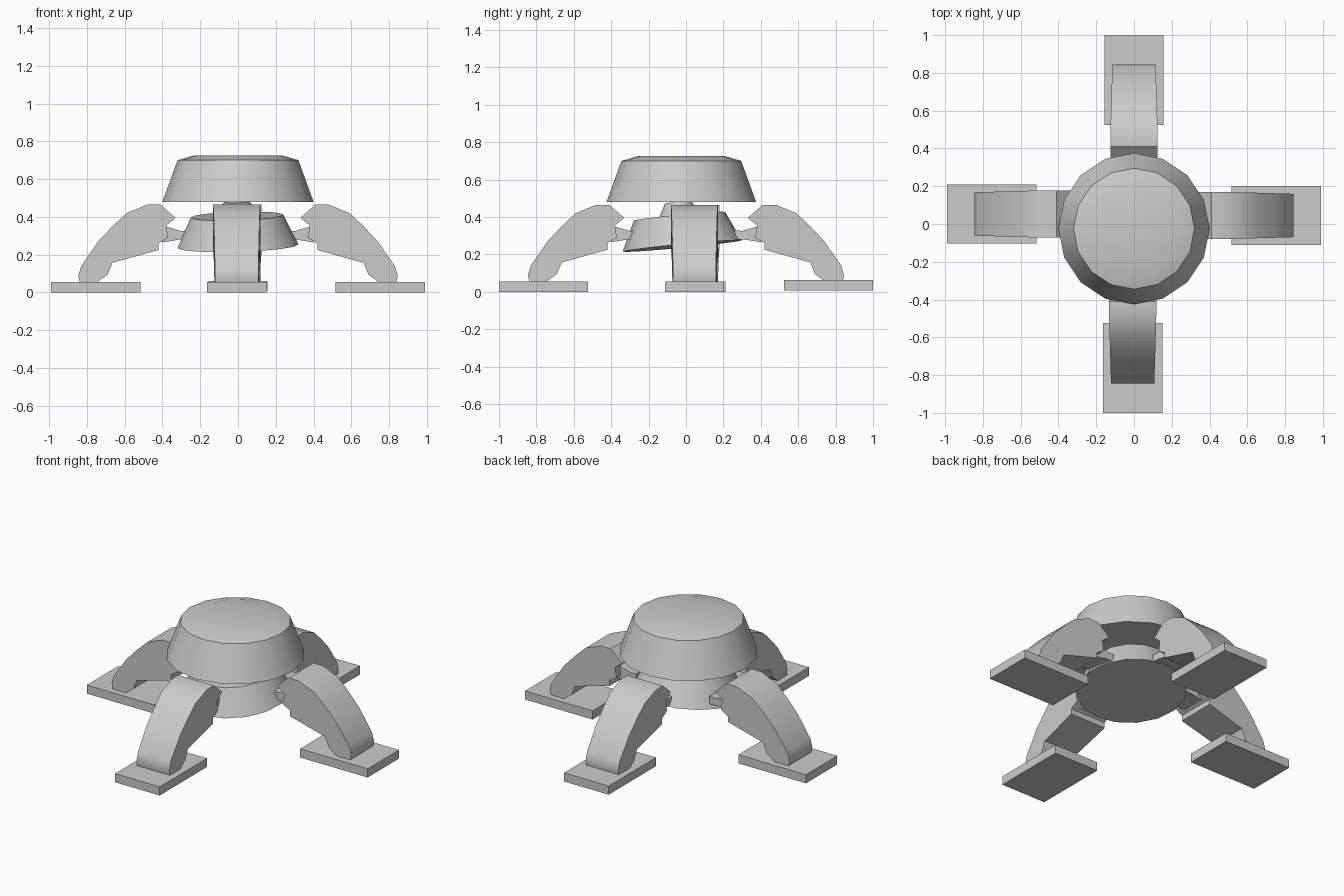
import bpy, bmesh, math
from mathutils import Matrix, Vector

cube = bpy.data.objects.get("Cube")
if cube:
    bpy.data.objects.remove(cube)

grey = bpy.data.materials.new("plain_grey")
grey.use_nodes = True
colour = (0.6, 0.6, 0.6, 1)
grey.diffuse_color = colour
grey.node_tree.nodes["Principled BSDF"].inputs["Base Color"].default_value = colour


def finish(name, bm, matrix, angle=30):
    """Turn a bmesh into a placed, shaded object."""
    bmesh.ops.transform(bm, matrix=matrix, verts=bm.verts)
    bmesh.ops.recalc_face_normals(bm, faces=bm.faces)
    mesh = bpy.data.meshes.new(name)
    bm.to_mesh(mesh)
    bm.free()
    mesh.materials.append(grey)
    obj = bpy.data.objects.new(name, mesh)
    bpy.context.collection.objects.link(obj)
    bpy.ops.object.select_all(action="DESELECT")
    obj.select_set(True)
    bpy.context.view_layer.objects.active = obj
    bpy.ops.object.shade_smooth_by_angle(angle=math.radians(angle))
    return obj


def lathe(name, rings, sides, matrix):
    """Closed solid from (radius, height) rings."""
    bm = bmesh.new()
    loops = []
    for r, z in rings:
        loops.append([bm.verts.new((r * math.cos(a), r * math.sin(a), z))
                      for a in (math.tau * i / sides for i in range(sides))])
    for low, high in zip(loops, loops[1:]):
        for i in range(sides):
            j = (i + 1) % sides
            bm.faces.new((low[i], low[j], high[j], high[i]))
    bm.faces.new(loops[0][::-1])
    bm.faces.new(loops[-1])
    return finish(name, bm, matrix)


def slab(name, outline, half_width, matrix):
    """Side outline (outward, up) given thickness; half_width(u) may taper."""
    bm = bmesh.new()
    near = [bm.verts.new((u, -half_width(u), z)) for u, z in outline]
    far = [bm.verts.new((u, half_width(u), z)) for u, z in outline]
    bm.faces.new(near)
    bm.faces.new(far[::-1])
    for i in range(len(outline)):
        j = (i + 1) % len(outline)
        bm.faces.new((near[i], far[i], far[j], near[j]))
    return finish(name, bm, matrix)


# Upper dome, floating over the legs
lathe("upper_dome", [(0.4, 0.48), (0.32, 0.7), (0.235, 0.725)], 16,
      Matrix.Translation((0, -0.025, 0)))

# Lower body and neck, tipped slightly forward
tilt = (Matrix.Translation((0, -0.02, 0.245))
        @ Matrix.Rotation(0.095, 4, "X") @ Matrix.Rotation(-0.03, 4, "Y"))
lathe("lower_body", [(0.32, 0), (0.245, 0.16)], 16, tilt)
lathe("neck", [(0.115, 0.15), (0.07, 0.235)], 12, tilt)

LEG = [(0.33, 0.395), (0.41, 0.465), (0.48, 0.465), (0.59, 0.42), (0.665, 0.35),
       (0.74, 0.27), (0.83, 0.14), (0.845, 0.09), (0.838, 0.055), (0.745, 0.055),
       (0.69, 0.095), (0.665, 0.157), (0.42, 0.225), (0.42, 0.26), (0.37, 0.29),
       (0.38, 0.355)]
JOINT = [(0.26, 0.28), (0.26, 0.33), (0.3, 0.325), (0.4, 0.355), (0.4, 0.265), (0.31, 0.28)]
FOOT = [(0.515, 0), (0.99, 0), (0.99, 0.055), (0.515, 0.055)]

# Four legs: name, turn, sideways shift, foot shift outward and up
for side, turn, offset, out, lift in (("left", 0, (0, 0.045), 0, 0),
                                      ("back", 90, (0, 0), 0.01, 0.007),
                                      ("right", 180, (0, 0.053), 0, 0),
                                      ("front", 270, (-0.007, 0), 0.01, 0)):
    place = Matrix.Translation((*offset, 0)) @ Matrix.Rotation(math.radians(turn), 4, "Z")
    slab(side + "_leg", LEG, lambda u: 0.125 - 0.03 * max(0, u - 0.5), place)
    slab(side + "_joint", JOINT, lambda u: 0.08, place)
    slab(side + "_foot", FOOT, lambda u: 0.157, place @ Matrix.Translation((out, 0, lift)))
